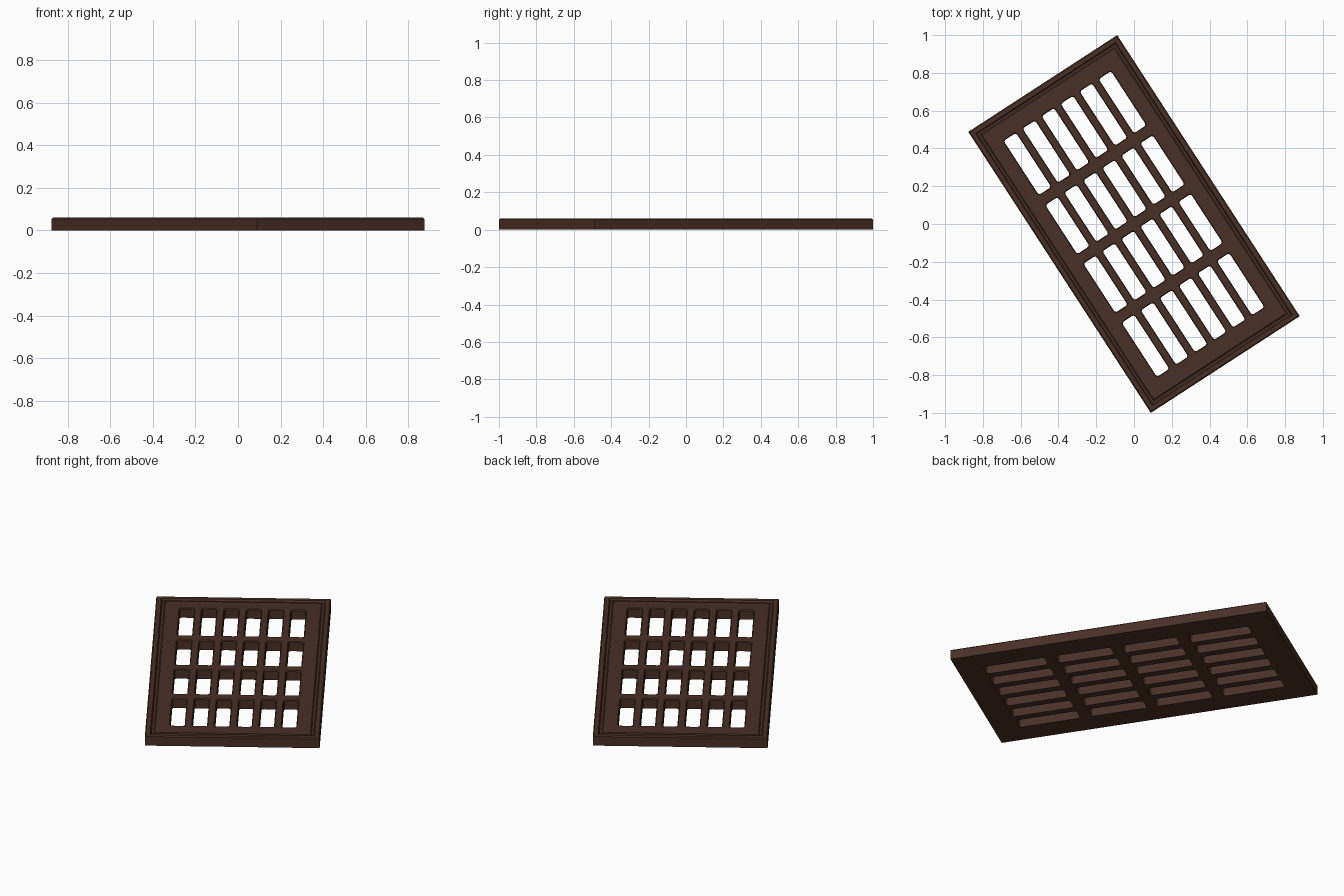
import bpy, bmesh, math

if "Cube" in bpy.data.objects:
    bpy.data.objects.remove(bpy.data.objects["Cube"])

W, L = 0.94, 1.774          # plate width and length
ANGLE = math.radians(33)    # plate is turned on the ground

iron = bpy.data.materials.new("dark brown iron")
iron.diffuse_color = (0.068, 0.029, 0.019, 1)
iron.use_nodes = True
iron.node_tree.nodes["Principled BSDF"].inputs["Base Color"].default_value = iron.diffuse_color


def loft(bm, rings):
    """Skin a stack of equal-sized point rings and cap both ends."""
    vs = [[bm.verts.new(p) for p in r] for r in rings]
    n = len(vs[0])
    for a, b in zip(vs, vs[1:]):
        for i in range(n):
            j = (i + 1) % n
            bm.faces.new((a[i], a[j], b[j], b[i]))
    bm.faces.new(vs[0][::-1])
    bm.faces.new(vs[-1])


def rect(cx, cy, hx, hy, z):
    return [(cx + sx * hx, cy + sy * hy, z)
            for sx, sy in ((-1, -1), (1, -1), (1, 1), (-1, 1))]


def rounded(cx, cy, hx, hy, r, z):
    pts = []
    for k, (sx, sy) in enumerate(((1, 1), (-1, 1), (-1, -1), (1, -1))):
        for s in range(4):
            a = math.radians(90 * k + 30 * s)
            pts.append((cx + sx * (hx - r) + r * math.cos(a),
                        cy + sy * (hy - r) + r * math.sin(a), z))
    return pts


def make(name, bm):
    bmesh.ops.recalc_face_normals(bm, faces=bm.faces)
    me = bpy.data.meshes.new(name)
    bm.to_mesh(me)
    bm.free()
    me.materials.append(iron)
    ob = bpy.data.objects.new(name, me)
    bpy.context.collection.objects.link(ob)
    ob.rotation_euler.z = ANGLE
    return ob


# Plate with raised rim and a groove around the inner panel: (inset, height)
profile = [(0, 0), (0, 0.054), (0.006, 0.06), (0.028, 0.06), (0.034, 0.05),
           (0.046, 0.05), (0.052, 0.056)]
bm = bmesh.new()
loft(bm, [rect(0, 0, W / 2 - d, L / 2 - d, z) for d, z in profile])
plate = make("grate_plate", bm)

# Slot cutters: 6 columns by 4 rows, with a slight flare at the top edge
bm = bmesh.new()
for col in range(6):
    cx = (col - 2.5) * 0.12
    for lo, hi in ((0.03, 0.34), (0.403, 0.745)):
        for side in (-1, 1):
            cy, hy = side * (lo + hi) / 2, (hi - lo) / 2
            loft(bm, [rounded(cx, cy, 0.039 + e, hy + e, 0.013 + e, z)
                      for e, z in ((0, -0.02), (0, 0.051), (0.005, 0.0565), (0.005, 0.09))])
cutter = make("slot_cutter", bm)
cutter.hide_render = True

# Cut the slots and drop the helper
mod = plate.modifiers.new("slots", 'BOOLEAN')
mod.operation = 'DIFFERENCE'
mod.solver = 'EXACT'
mod.object = cutter
bpy.context.view_layer.update()
bpy.context.view_layer.objects.active = plate
bpy.ops.object.modifier_apply(modifier=mod.name)
bpy.data.objects.remove(cutter)
